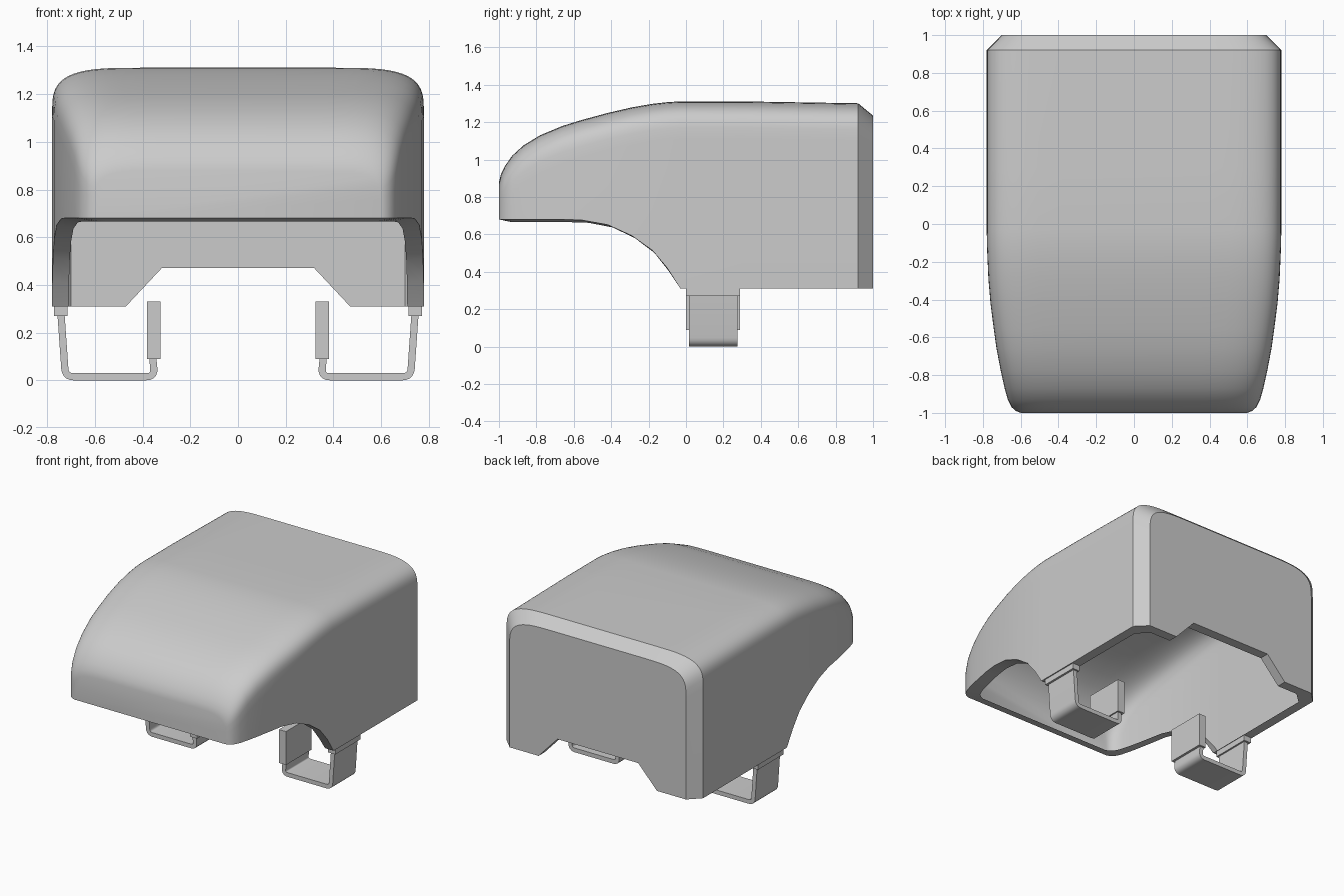
import bpy, bmesh, math
from mathutils import Vector

if "Cube" in bpy.data.objects:
    bpy.data.objects.remove(bpy.data.objects["Cube"])

WALL = 0.07

def finish(bm, name, angle=35):
    mesh = bpy.data.meshes.new(name)
    bm.to_mesh(mesh)
    bm.free()
    mesh.shade_smooth()
    mesh.set_sharp_from_angle(angle=math.radians(angle))
    obj = bpy.data.objects.new(name, mesh)
    bpy.context.collection.objects.link(obj)
    return obj

# Hood stations: y, half width, top height, lower edge height
STATIONS = [
    (-1.00, .600, .880, .68), (-.99, .625, .920, .68), (-.97, .648, .962, .68),
    (-.93, .668, 1.02, .68), (-.87, .685, 1.075, .68), (-.78, .705, 1.13, .68),
    (-.66, .728, 1.18, .68), (-.56, .742, 1.211, .677), (-.42, .760, 1.249, .652),
    (-.29, .771, 1.279, .593), (-.18, .776, 1.298, .515), (-.10, .779, 1.307, .42),
    (-.03, .780, 1.311, .31), (.30, .780, 1.311, .31), (.92, .780, 1.301, .31),
    (1.0, .700, 1.235, .31)]

def section(y, w, t, b, n=14):
    """Arch-shaped cross-section with soft upper corners."""
    a, h, e = .5 * w, min(.2, .6 * (t - b)), 2 / 3.6
    half = [(w, b)]
    for i in range(n + 1):
        q = math.pi / 2 * i / n
        half.append((w - a + a * max(math.cos(q), 0) ** e,
                     t - h + h * math.sin(q) ** e))
    pts = half + [(-x, z) for x, z in reversed(half)]
    return [Vector((x, y, z)) for x, z in pts]

# Hood: one outer skin with front cap and notched back cap
bm = bmesh.new()
rings = [[bm.verts.new(p) for p in section(*s)] for s in STATIONS]
NOTCH = ((-.47, .31), (-.32, .47), (.32, .47), (.47, .31))
notch = [bm.verts.new((x, 1, z)) for x, z in NOTCH]
bm.faces.new(rings[0])
bm.faces.new(rings[-1] + notch)
for r, s in zip(rings, rings[1:]):
    for i in range(len(r) - 1):
        bm.faces.new((r[i], r[i + 1], s[i + 1], s[i]))
bmesh.ops.recalc_face_normals(bm, faces=bm.faces[:])

# Rim: turned-in lip around the open underside
outer = [r[0] for r in reversed(rings)] + [r[-1] for r in rings] + notch
low = [(y * (1 - WALL), w - WALL, b - (.015 if b > .35 else 0)) for y, w, t, b in STATIONS]
lip = ([(w, y, z) for y, w, z in reversed(low)] + [(-w, y, z) for y, w, z in low]
       + [(x, 1 - WALL, z) for x, z in NOTCH])
inner = [bm.verts.new(p) for p in lip]
for i in range(len(outer)):
    j = (i + 1) % len(outer)
    f = bm.faces.new((outer[i], outer[j], inner[j], inner[i]))
    f.normal_update()
    if f.normal.z > 0:
        f.normal_flip()
finish(bm, "hood")

def mirrored(obj):
    obj.modifiers.new("mirror", 'MIRROR').use_axis = (True, False, False)
    return obj

def box(name, x0, x1, y0, y1, z0, z1):
    bm = bmesh.new()
    bmesh.ops.create_cube(bm, size=1)
    for v in bm.verts:
        v.co = Vector(((x0 + x1) / 2 + v.co.x * (x1 - x0),
                       (y0 + y1) / 2 + v.co.y * (y1 - y0),
                       (z0 + z1) / 2 + v.co.z * (z1 - z0)))
    return mirrored(finish(bm, name))

def rounded(path, r, n=5):
    """Round the inner corners of a path with quadratic arcs."""
    p = [Vector(q) for q in path]
    out = [p[0]]
    for a, b, c in zip(p, p[1:], p[2:]):
        s, e = b + (a - b).normalized() * r, b + (c - b).normalized() * r
        for i in range(n + 1):
            t = i / n
            out.append(s * (1 - t) ** 2 + b * 2 * t * (1 - t) + e * t * t)
    return out + [p[-1]]

def strap(name, path, thick, y0, y1):
    pts = rounded(path, .034)
    rows = []
    bm = bmesh.new()
    for i, p in enumerate(pts):
        d = (pts[min(i + 1, len(pts) - 1)] - pts[max(i - 1, 0)]).normalized()
        n = Vector((-d.y, d.x)) * thick / 2
        a, b = p + n, p - n
        rows.append([bm.verts.new(c) for c in
                     ((a.x, y0, a.y), (a.x, y1, a.y), (b.x, y1, b.y), (b.x, y0, b.y))])
    for r, s in zip(rows, rows[1:]):
        for i in range(4):
            j = (i + 1) % 4
            bm.faces.new((r[i], r[j], s[j], s[i]))
    bm.faces.new(rows[0])
    bm.faces.new(rows[-1])
    bmesh.ops.recalc_face_normals(bm, faces=bm.faces[:])
    return mirrored(finish(bm, name))

# Clips under both sides: bent strap, upper sleeve, inner pad
strap("clip_strap", [(.744, .30), (.724, .015), (.350, .015), (.358, .10)], .03, .015, .275)
box("clip_sleeve", .715, .772, 0, .288, .27, .315)
box("clip_pad", .325, .381, 0, .288, .09, .33)
